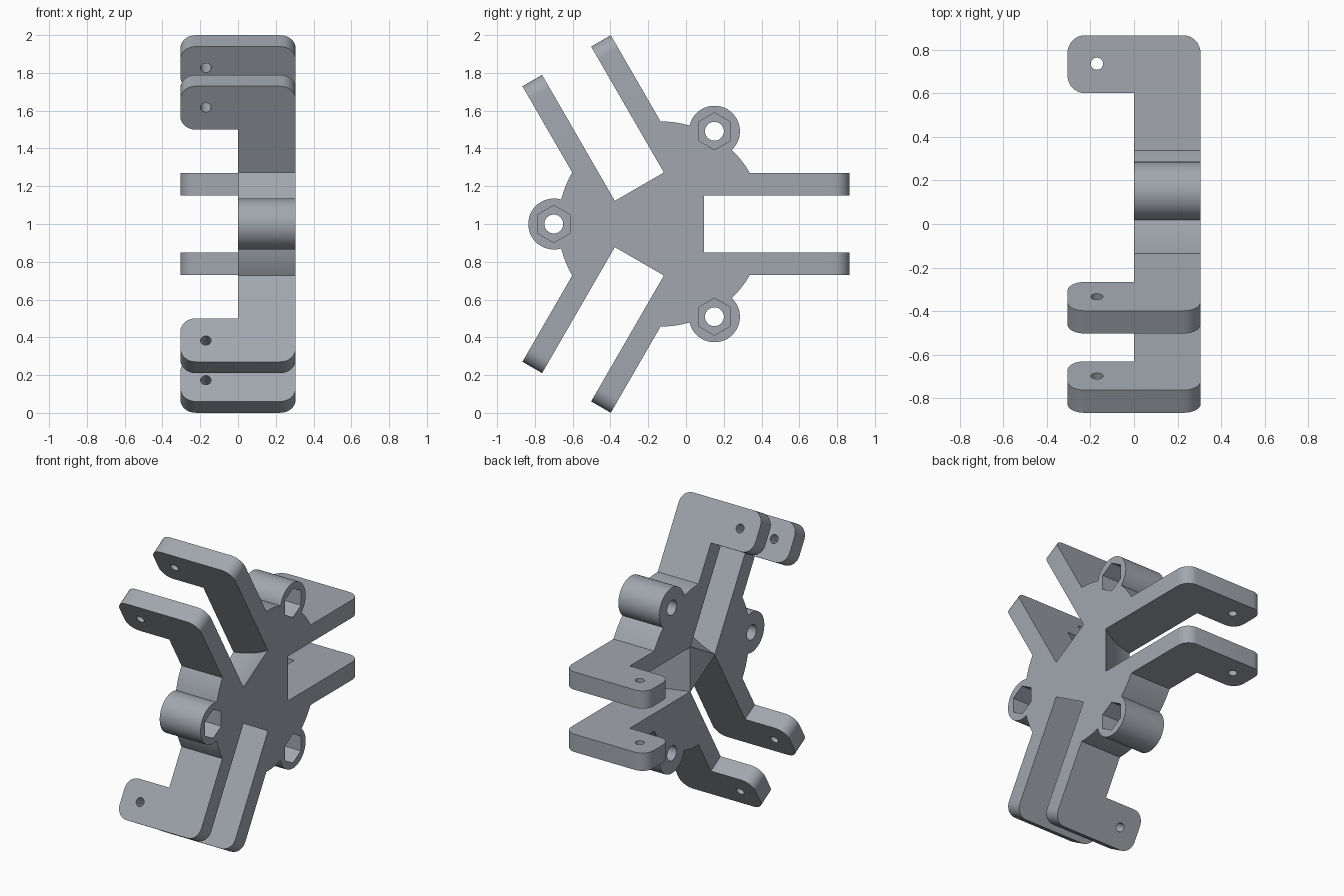
import bpy, bmesh, math
from mathutils import Matrix, Vector

if "Cube" in bpy.data.objects:
    bpy.data.objects.remove(bpy.data.objects["Cube"])

CENTRE_Y, CENTRE_Z = -0.133, 1.0   # hub axis, parallel to x
X0, X1 = 0.0, 0.305                # hub thickness
TAB_X, TIP = -0.305, 0.998         # tab side and arm tip
HALF_W, GAP = 0.27, 0.15           # outer and inner arm offsets
PIVOT = (-0.17, 0.868)             # tab hole in (x, radial)
LUG = 0.567                        # lug distance from the hub axis

grey = bpy.data.materials.new("blue_grey")
grey.diffuse_color = (0.36, 0.39, 0.43, 1)
grey.use_nodes = True
grey.node_tree.nodes["Principled BSDF"].inputs["Base Color"].default_value = grey.diffuse_color


def circle(cx, cy, r, n, start=0.0):
    return [(cx + r * math.cos(start + 2 * math.pi * i / n),
             cy + r * math.sin(start + 2 * math.pi * i / n)) for i in range(n)]


def rounded(corners, steps=8):
    """Outline from (x, y, radius) corners with right angles."""
    out = []
    for i, (x, y, r) in enumerate(corners):
        p = Vector((x, y))
        if r == 0:
            out.append((x, y))
            continue
        a = (Vector(corners[i - 1][:2]) - p).normalized() * r
        b = (Vector(corners[(i + 1) % len(corners)][:2]) - p).normalized() * r
        for k in range(steps + 1):
            t = math.pi / 2 * k / steps
            out.append(tuple(p + a * (1 - math.sin(t)) + b * (1 - math.cos(t))))
    return out


def prism(name, outline, lo, hi, along, angle=0.0):
    """Extrude an outline along local x or z, then turn it around the hub."""
    bm = bmesh.new()
    place = (lambda p, h: (h, p[0], p[1])) if along == 'x' else (lambda p, h: (p[0], p[1], h))
    low = [bm.verts.new(place(p, lo)) for p in outline]
    high = [bm.verts.new(place(p, hi)) for p in outline]
    bm.faces.new(low)
    bm.faces.new(high)
    n = len(outline)
    for i in range(n):
        j = (i + 1) % n
        bm.faces.new((low[i], low[j], high[j], high[i]))
    bmesh.ops.recalc_face_normals(bm, faces=bm.faces)
    bm.transform(Matrix.Translation((0, CENTRE_Y, CENTRE_Z)) @ Matrix.Rotation(angle, 4, 'X'))
    mesh = bpy.data.meshes.new(name)
    bm.to_mesh(mesh)
    bm.free()
    mesh.materials.append(grey)
    ob = bpy.data.objects.new(name, mesh)
    bpy.context.collection.objects.link(ob)
    return ob


def combine(target, other, operation):
    bpy.context.view_layer.objects.active = target
    mod = target.modifiers.new(operation, 'BOOLEAN')
    mod.operation = operation
    mod.solver = 'EXACT'
    mod.object = other
    bpy.ops.object.modifier_apply(modifier=mod.name)
    bpy.data.objects.remove(other)


# Round hub plate
bracket = prism("hub_bracket", circle(0, 0, 0.543, 96), X0, X1, 'x')

# L-shaped arm outline with a side tab, in (x, radial)
arm = rounded([(X0, 0, 0), (X1, 0, 0), (X1, TIP, 0.08), (TAB_X, TIP, 0.08),
               (TAB_X, 0.733, 0.08), (X0, 0.733, 0)])
turns = [math.radians(a) for a in (0, 120, 240)]

# Solid arms and lugs
for t in turns:
    combine(bracket, prism("arm", arm, -HALF_W, HALF_W, 'z', t), 'UNION')
    combine(bracket, prism("lug", circle(LUG, 0, 0.135, 48), X0, X1, 'x', t + math.pi / 3), 'UNION')

# Swing slots, pivot holes, bolt holes and hexagonal nut pockets
for t in turns:
    lug_turn = t + math.pi / 3
    cutters = [
        prism("slot", circle(*PIVOT, 0.797, 128), -GAP, GAP, 'z', t),
        prism("pivot_hole", circle(*PIVOT, 0.028, 24), -0.4, 0.4, 'z', t),
        prism("bolt_hole", circle(LUG, 0, 0.05, 32), -0.1, 0.4, 'x', lug_turn),
        prism("nut_pocket", circle(LUG, 0, 0.098, 6, math.pi / 2), 0.155, 0.4, 'x', lug_turn),
    ]
    for c in cutters:
        combine(bracket, c, 'DIFFERENCE')

# Smooth curved walls, sharp edges elsewhere
bpy.ops.object.select_all(action='DESELECT')
bracket.select_set(True)
bpy.context.view_layer.objects.active = bracket
bpy.ops.object.shade_smooth_by_angle(angle=math.radians(25))
